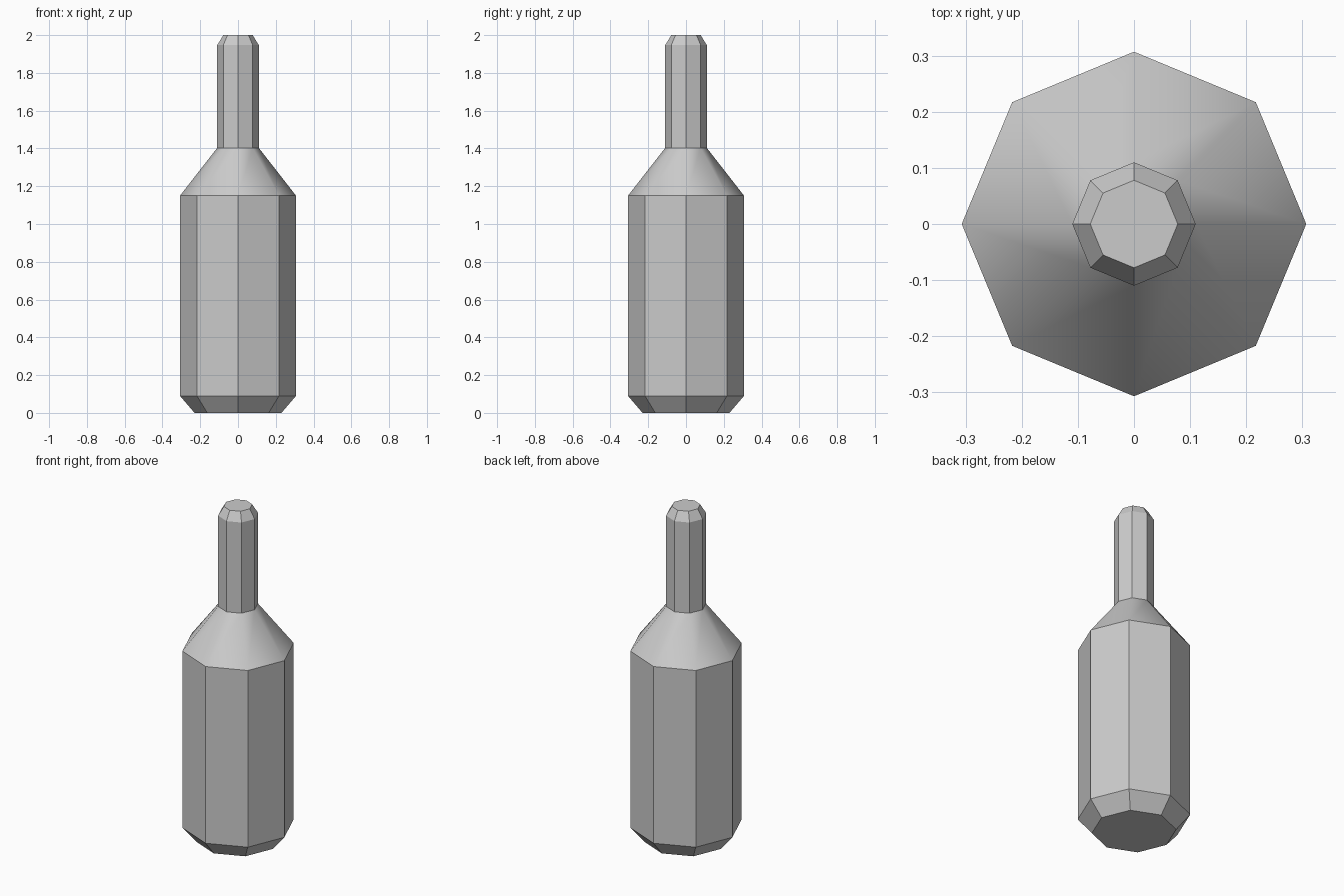
import bpy, bmesh
from math import cos, sin, pi

if "Cube" in bpy.data.objects:
    bpy.data.objects.remove(bpy.data.objects["Cube"])

SIDES = 8

# Bottle profile from base to mouth: (radius, height)
profile = [(0.23, 0.0), (0.307, 0.09), (0.307, 1.15),
           (0.11, 1.403), (0.11, 1.947), (0.078, 2.0)]
SHOULDER = 2  # profile segment that is shaded smooth

bm = bmesh.new()
rings = [[bm.verts.new((r * cos(2 * pi * i / SIDES), r * sin(2 * pi * i / SIDES), z))
          for i in range(SIDES)] for r, z in profile]

# Walls, with a smooth shoulder between flat body and neck
for s, (low, high) in enumerate(zip(rings, rings[1:])):
    for i in range(SIDES):
        j = (i + 1) % SIDES
        face = bm.faces.new((low[i], low[j], high[j], high[i]))
        face.smooth = s == SHOULDER

# Base and mouth caps
bm.faces.new(rings[0][::-1])
bm.faces.new(rings[-1])

mesh = bpy.data.meshes.new("bottle")
bm.to_mesh(mesh)
bm.free()
bpy.context.collection.objects.link(bpy.data.objects.new("bottle", mesh))
